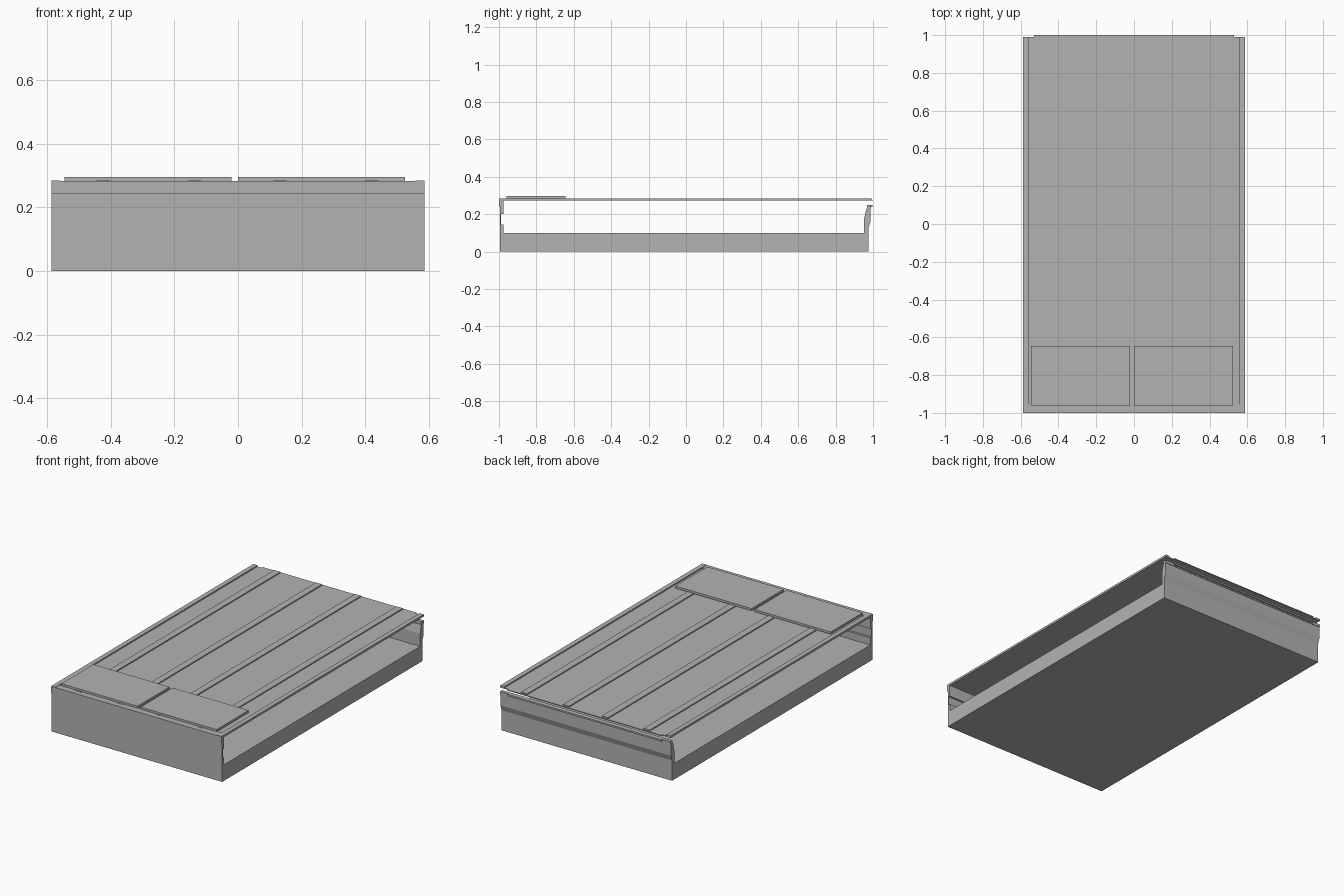
import bpy
import bmesh

cube = bpy.data.objects.get("Cube")
if cube:
    bpy.data.objects.remove(cube, do_unlink=True)

grey = bpy.data.materials.new("plain_grey")
grey.use_nodes = True
colour = (0.45, 0.45, 0.45, 1)
grey.diffuse_color = colour
grey.node_tree.nodes["Principled BSDF"].inputs["Base Color"].default_value = colour


def extrude_x(name, profile, x0, x1):
    """Solid made by sweeping a (y, z) profile across the width."""
    bm = bmesh.new()
    face = bm.faces.new([bm.verts.new((x0, y, z)) for y, z in profile])
    ext = bmesh.ops.extrude_face_region(bm, geom=[face])
    verts = [v for v in ext["geom"] if isinstance(v, bmesh.types.BMVert)]
    bmesh.ops.translate(bm, verts=verts, vec=(x1 - x0, 0, 0))
    bmesh.ops.recalc_face_normals(bm, faces=bm.faces)
    mesh = bpy.data.meshes.new(name)
    bm.to_mesh(mesh)
    bm.free()
    mesh.materials.append(grey)
    obj = bpy.data.objects.new(name, mesh)
    bpy.context.collection.objects.link(obj)
    return obj


def box(name, x0, x1, y0, y1, z0, z1):
    return extrude_x(name, [(y0, z0), (y1, z0), (y1, z1), (y0, z1)], x0, x1)


W = 0.587

# Base slab with the front wall and low back kerb in one section
extrude_x("base_and_front_wall", [
    (-0.994, 0), (0.975, 0), (0.975, 0.135), (0.953, 0.135), (0.953, 0.1),
    (-0.975, 0.1), (-0.975, 0.145), (-0.988, 0.145), (-0.988, 0.245),
    (-0.994, 0.245)], -W, W)

# Front fascia wrapping over the roof edge
extrude_x("front_fascia", [
    (-1, 0.242), (-0.994, 0.242), (-0.994, 0.2), (-0.977, 0.2),
    (-0.977, 0.276), (-0.955, 0.276), (-0.955, 0.283), (-1, 0.283)], -W, W)

# Back upstand leaning outward, with a narrow cap
extrude_x("back_upstand", [
    (0.953, 0.125), (0.975, 0.125), (0.987, 0.16), (0.987, 0.23),
    (0.965, 0.23), (0.953, 0.18)], -W, W)
box("back_cap", -W, W, 0.969, 0.99, 0.23, 0.248)
box("back_cap_lip", -0.53, 0.53, 0.985, 0.998, 0.238, 0.248)

# Roof sheet, its rear overhang and raised ribs
box("roof_sheet", -W, W, -0.985, 0.99, 0.272, 0.277)
box("roof_overhang", -0.53, 0.53, 0.985, 1.0, 0.272, 0.277)
for i, x in enumerate((-0.424, -0.136, 0.132, 0.42)):
    box(f"roof_rib_{i + 1}", x - 0.021, x + 0.021, -0.97, 0.992, 0.275, 0.284)

# Raised trims down both sides
for name, side in (("left", 1), ("right", -1)):
    a, b = sorted((side * 0.558, side * W))
    box(f"{name}_edge_trim", a, b, -0.998, 0.99, 0.275, 0.285)

# Two panels lying at the front of the roof
box("right_roof_panel", -0.545, -0.02, -0.96, -0.645, 0.282, 0.296)
box("left_roof_panel", 0.0, 0.525, -0.96, -0.645, 0.282, 0.296)
